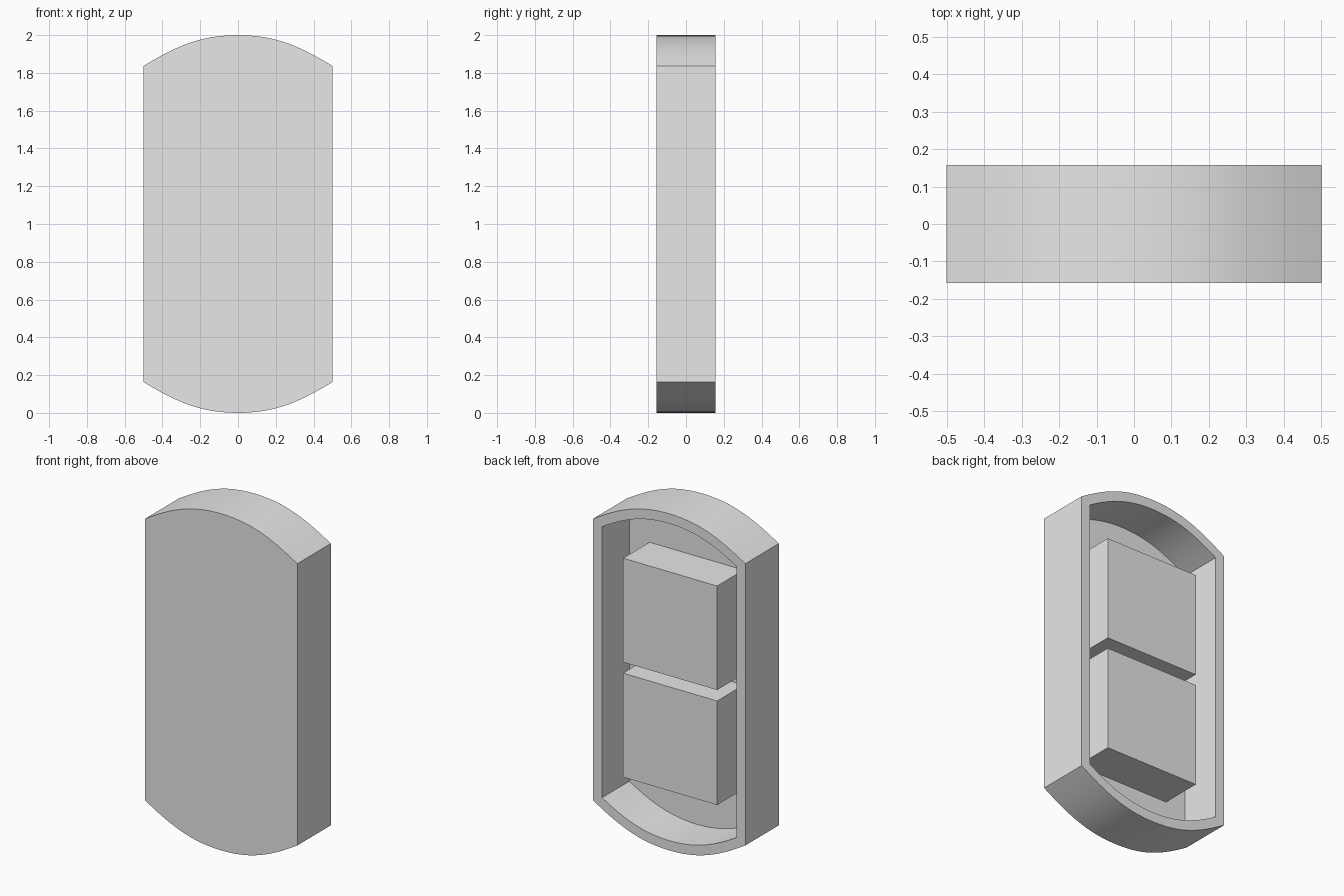
import bpy
import bmesh
from math import radians

cube = bpy.data.objects.get("Cube")
if cube:
    bpy.data.objects.remove(cube, do_unlink=True)

HALF_DEPTH = 0.157
FLOOR_Y = -0.099
BLOCK_SIZE = 0.618
BLOCK_BACK = 0.149
GAP = 0.065

grey = bpy.data.materials.new("light grey")
grey.use_nodes = True
grey.diffuse_color = (0.8, 0.8, 0.8, 1)
grey.node_tree.nodes["Principled BSDF"].inputs["Base Color"].default_value = (0.8, 0.8, 0.8, 1)


def make_object(name, bm):
    bmesh.ops.recalc_face_normals(bm, faces=bm.faces)
    mesh = bpy.data.meshes.new(name)
    bm.to_mesh(mesh)
    bm.free()
    mesh.materials.append(grey)
    obj = bpy.data.objects.new(name, mesh)
    bpy.context.collection.objects.link(obj)
    return obj


def outline(controls, steps=12):
    """Closed loop of (x, z): a quarter curve from the side corner to the crest, mirrored both ways."""
    quarter = []
    for i in range(steps + 1):
        t = i / steps
        weights = ((1 - t) ** 3, 3 * t * (1 - t) ** 2, 3 * t * t * (1 - t), t ** 3)
        quarter.append(tuple(sum(w * p[k] for w, p in zip(weights, controls)) for k in (0, 1)))
    top = quarter + [(-x, z) for x, z in reversed(quarter[:-1])]
    bottom = [(-x, -z) for x, z in top]
    return [(x, z + 1) for x, z in top + bottom]


# Hollow casing: front plate, side wall, back rim and recessed floor
outer = outline([(0.5, 0.837), (0.33, 0.94), (0.2, 1.0), (0, 1.0)])
inner = outline([(0.442, 0.805), (0.31, 0.884), (0.18, 0.942), (0, 0.942)])
bm = bmesh.new()
loops = [[bm.verts.new((x, y, z)) for x, z in shape]
         for shape, y in ((outer, -HALF_DEPTH), (outer, HALF_DEPTH),
                          (inner, HALF_DEPTH), (inner, FLOOR_Y))]
for a, b in zip(loops, loops[1:]):
    for i in range(len(a)):
        j = (i + 1) % len(a)
        bm.faces.new((a[i], a[j], b[j], b[i]))
bm.faces.new(loops[0])
bm.faces.new(loops[-1])
casing = make_object("casing", bm)
bpy.context.view_layer.objects.active = casing
casing.select_set(True)
bpy.ops.object.shade_smooth_by_angle(angle=radians(30))
casing.select_set(False)

# Two square blocks standing on the recessed floor
for name, side in (("upper_block", 1), ("lower_block", -1)):
    bm = bmesh.new()
    bmesh.ops.create_cube(bm, size=1)
    bmesh.ops.scale(bm, vec=(BLOCK_SIZE, BLOCK_BACK - FLOOR_Y, BLOCK_SIZE), verts=bm.verts)
    bmesh.ops.translate(bm, verts=bm.verts,
                        vec=(0, (BLOCK_BACK + FLOOR_Y) / 2, 1 + side * (BLOCK_SIZE + GAP) / 2))
    make_object(name, bm)
